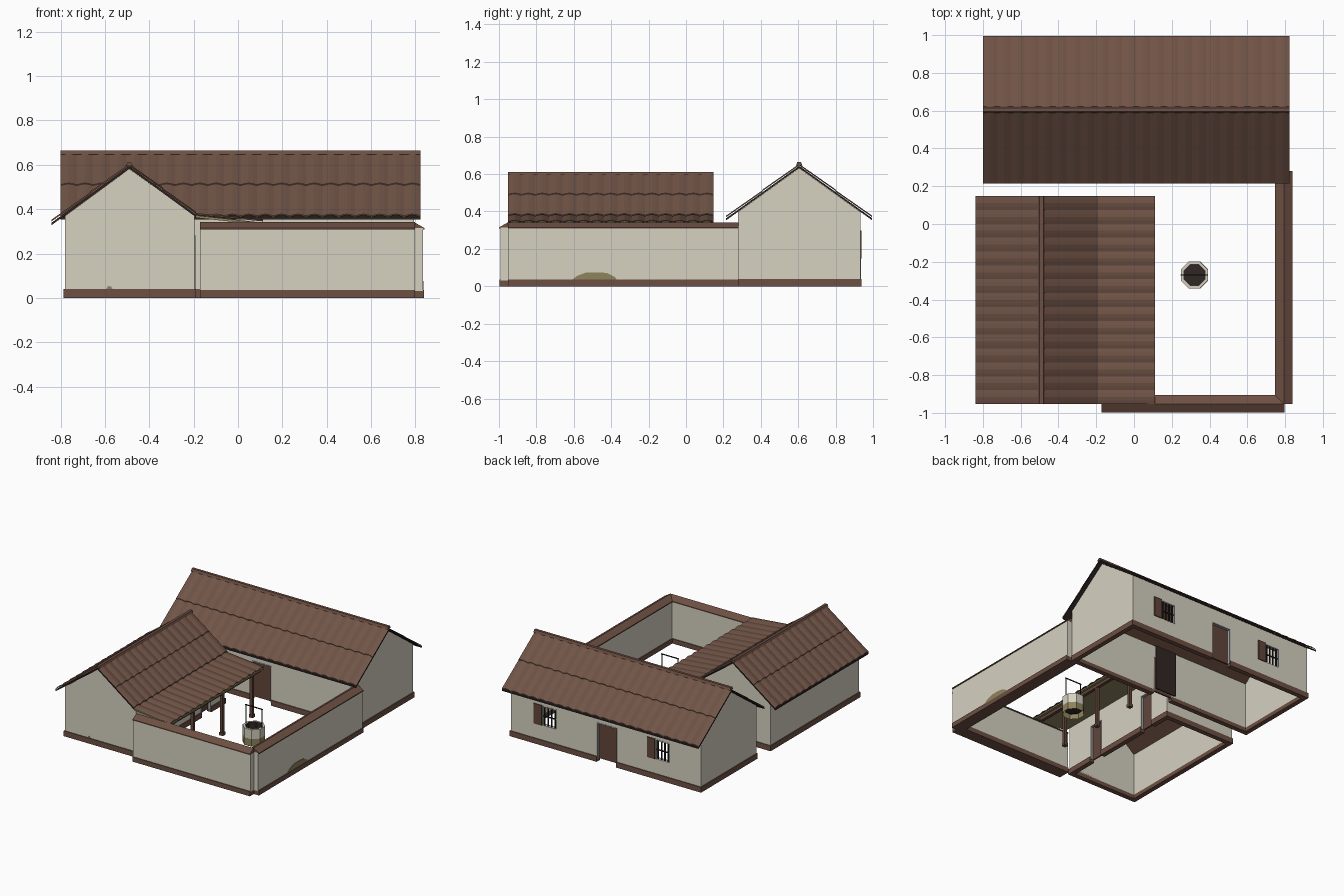
import bpy, bmesh, math
from mathutils import Vector

if "Cube" in bpy.data.objects:
    bpy.data.objects.remove(bpy.data.objects["Cube"])


def material(name, rgb):
    m = bpy.data.materials.new(name)
    m.diffuse_color = (*rgb, 1)
    m.use_nodes = True
    m.node_tree.nodes["Principled BSDF"].inputs["Base Color"].default_value = m.diffuse_color
    return m


PLASTER = material("cream plaster", (0.67, 0.645, 0.535))
TILE = material("roof tile", (0.163, 0.088, 0.062))
BRICK = material("base brick", (0.155, 0.08, 0.056))
WOOD = material("door wood", (0.12, 0.06, 0.042))
DARK = material("dark boards", (0.03, 0.02, 0.018))
IRON = material("black iron", (0.015, 0.015, 0.017))
MOSS = material("moss and reed", (0.27, 0.23, 0.11))
STONE = material("grey stone", (0.36, 0.36, 0.36))


def finish(name, bm, *mats):
    bmesh.ops.recalc_face_normals(bm, faces=bm.faces[:])
    me = bpy.data.meshes.new(name)
    bm.to_mesh(me)
    bm.free()
    for m in mats:
        me.materials.append(m)
    ob = bpy.data.objects.new(name, me)
    bpy.context.collection.objects.link(ob)
    return ob


def place(axis, t, a, z):
    """Point at t along the axis, a across it, at height z."""
    return (t, a, z) if axis == "x" else (a, t, z)


def prism(name, pts, lo, hi, axis, mat):
    """Extrude an (across, z) profile along x or y."""
    bm = bmesh.new()
    f = bm.faces.new([bm.verts.new(place(axis, lo, a, z)) for a, z in pts])
    ext = bmesh.ops.extrude_face_region(bm, geom=[f])["geom"]
    move = Vector(place(axis, hi - lo, 0, 0))
    bmesh.ops.translate(bm, vec=move, verts=[v for v in ext if isinstance(v, bmesh.types.BMVert)])
    return finish(name, bm, mat)


def box(name, x0, x1, y0, y1, z0, z1, mat):
    return prism(name, [(y0, z0), (y1, z0), (y1, z1), (y0, z1)], x0, x1, "x", mat)


def cut(ob, boxes, mat):
    """Subtract boxes (x0, x1, y0, y1, z0, z1) and bake the result."""
    for b in boxes:
        c = box("cutter", *b, mat)
        c.hide_render = True
        m = ob.modifiers.new("cut", "BOOLEAN")
        m.operation, m.solver, m.object = "DIFFERENCE", "EXACT", c
        dg = bpy.context.evaluated_depsgraph_get()
        me = bpy.data.meshes.new_from_object(ob.evaluated_get(dg))
        ob.modifiers.clear()
        ob.data = me
        me.materials.clear()
        me.materials.append(mat)
        bpy.data.objects.remove(c)


def tiles(name, top, low, lo, hi, axis, courses):
    """Ribbed tile courses between two (across, z) points."""
    bm = bmesh.new()
    n = round((hi - lo) / 0.075)
    wave = (0, 0.005, 0.008, 0.005)
    for c in range(courses):
        ends = []
        for k, lift in ((c, 0), (c + 1.0, 0.004)):
            f = k / courses
            a = top[0] + (low[0] - top[0]) * f
            z = top[1] + (low[1] - top[1]) * f
            ends.append([bm.verts.new(place(axis, lo + (hi - lo) * i / (4 * n), a, z - 0.004 + lift + wave[i % 4]))
                         for i in range(4 * n + 1)])
        # thin lip under each course
        lip = [bm.verts.new(v.co - Vector((0, 0, 0.005))) for v in ends[1]]
        for r, s in (ends, (ends[1], lip)):
            for i in range(4 * n):
                bm.faces.new((r[i], r[i + 1], s[i + 1], s[i]))
    return finish(name, bm, TILE)


def slope(name, top, low, lo, hi, axis, under, courses=2):
    tiles(name + "_tiles", top, low, lo, hi, axis, courses)
    prism(name + "_board", [(top[0], top[1] - 0.006), (low[0], low[1] - 0.006),
                            (low[0], low[1] - 0.017), (top[0], top[1] - 0.017)], lo, hi, axis, under)


def building(name, a0, a1, lo, hi, ridge, apex, eave, axis, openings):
    """Hollow gabled shell with a brick base ring, both cut by the openings."""
    t = 0.03
    pts = [(a0, 0.03), (a1, 0.03), (a1, eave), (ridge, apex), (a0, eave)]
    shell = prism(name + "_walls", pts, lo, hi, axis, PLASTER)
    x0, x1, y0, y1 = (lo, hi, a0, a1) if axis == "x" else (a0, a1, lo, hi)
    hollow = (x0 + t, x1 - t, y0 + t, y1 - t, -1, 2)
    cut(shell, [hollow] + openings, PLASTER)
    e = 0.006
    base = box(name + "_base", x0 - e, x1 + e, y0 - e, y1 + e, 0, 0.04, BRICK)
    cut(base, [hollow] + [o for o in openings if o[4] < 0], BRICK)
    # timber lining inside the roof
    for a in (a0, a1):
        s = 1 if a < ridge else -1
        prism(name + "_roof_lining", [(a + s * t, eave - 0.005), (ridge, apex + 0.002), (ridge, apex - 0.012),
                                      (a + s * t, eave - 0.02)], lo + t, hi - t, axis, WOOD)


def lining(name, axis, t, half, a0, a1, z0, z1):
    """Stone lining of an opening: two jambs and a lintel."""
    for s in (-1, 1):
        u, v = sorted((t + s * half, t + s * (half - 0.006)))
        prism(name + "_jamb", [(a0, z0), (a1, z0), (a1, z1), (a0, z1)], u, v, axis, STONE)
    prism(name + "_lintel", [(a0, z1 - 0.008), (a1, z1 - 0.008), (a1, z1), (a0, z1)], t - half, t + half, axis, STONE)


# Main house
WIN = (0.475, -0.46)
back_door = (-0.08, 0.08, 0.85, 1.0, -0.1, 0.29)
front_door = (-0.08, 0.08, 0.2, 0.35, -0.1, 0.29)
windows = [(x - 0.06, x + 0.06, 0.85, 1.0, 0.15, 0.295) for x in WIN]
building("house", 0.278, 0.932, -0.775, 0.793, 0.605, 0.632, 0.397, "x", [back_door, front_door] + windows)
for side, y in (("front", 0.215), ("back", 0.995)):
    slope("house_roof_" + side, (0.605, 0.65), (y, 0.37), -0.80, 0.823, "x", DARK)
prism("house_ridge", [(0.588, 0.646), (0.595, 0.664), (0.615, 0.664), (0.622, 0.646)], -0.80, 0.823, "x", BRICK)
for side, y, a0, a1 in (("back", 0.908, 0.902, 0.935), ("front", 0.30, 0.275, 0.308)):
    box(side + "_door", -0.08, 0.08, y - 0.006, y + 0.006, 0.02, 0.285, WOOD)
    lining(side + "_door", "x", 0, 0.082, a0, a1, 0.02, 0.292)
box("front_door_backing", -0.088, 0.088, 0.335, 0.343, 0.02, 0.36, DARK)

# Barred windows with one open shutter each
for x in WIN:
    lining("window", "x", x, 0.061, 0.902, 0.933, 0.15, 0.296)
    for i in range(4):
        bx = x - 0.042 + i * 0.028
        box("window_bar", bx - 0.004, bx + 0.004, 0.92, 0.928, 0.15, 0.29, IRON)
    box("window_rail", x - 0.055, x + 0.055, 0.92, 0.928, 0.215, 0.222, IRON)
    box("shutter", x + 0.061, x + 0.125, 0.93, 0.939, 0.148, 0.298, WOOD)

# Side wing
DOORS = (-0.10, -0.64)
building("wing", -0.78, -0.195, -0.925, 0.12, -0.49, 0.582, 0.369, "y",
         [(-0.3, -0.1, y - 0.055, y + 0.055, -0.1, 0.28) for y in DOORS])
slope("wing_roof_left", (-0.49, 0.60), (-0.84, 0.345), -0.953, 0.148, "y", DARK)
slope("wing_roof_right", (-0.49, 0.60), (-0.19, 0.381), -0.953, 0.148, "y", DARK)
prism("wing_ridge", [(-0.507, 0.594), (-0.5, 0.61), (-0.48, 0.61), (-0.473, 0.594)], -0.953, 0.148, "y", BRICK)
for y in DOORS:
    box("wing_door", -0.224, -0.213, y - 0.055, y + 0.055, 0.02, 0.275, WOOD)
    lining("wing_door", "y", y, 0.057, -0.225, -0.192, 0.02, 0.282)

# Porch along the wing
slope("porch_roof", (-0.19, 0.378), (0.112, 0.345), -0.953, 0.148, "y", MOSS, 1)
box("porch_beam", 0.068, 0.092, -0.90, 0.14, 0.308, 0.332, WOOD)
for y in (0.05, -0.30, -0.645):
    box("porch_post", 0.069, 0.091, y - 0.011, y + 0.011, 0, 0.31, WOOD)
    box("post_foot", 0.065, 0.095, y - 0.015, y + 0.015, 0, 0.022, WOOD)

# Courtyard walls with brick base and pitched coping
for name, c, lo, hi, axis in (("front_wall", -0.952, -0.172, 0.797, "x"), ("right_wall", 0.793, -0.952, 0.28, "y")):
    for part, w, z0, z1, m in (("", 0.04, 0.03, 0.315, PLASTER), ("_base", 0.046, 0, 0.035, BRICK)):
        prism(name + part, [(c - w, z0), (c + w, z0), (c + w, z1), (c - w, z1)], lo, hi, axis, m)
    prism(name + "_coping", [(c - 0.047, 0.308), (c + 0.047, 0.308), (c + 0.047, 0.315), (c, 0.342), (c - 0.047, 0.315)],
          lo, hi, axis, BRICK)

# Moss patches on the outer faces
prism("wall_moss", [(-0.61, 0.035), (-0.37, 0.035), (-0.38, 0.05), (-0.42, 0.07), (-0.46, 0.075),
                    (-0.53, 0.075), (-0.58, 0.057)], 0.83, 0.836, "x", MOSS)
prism("wing_moss", [(-0.595, 0.038), (-0.565, 0.038), (-0.57, 0.05), (-0.585, 0.054)], -0.927, -0.92, "y", MOSS)

# Octagonal well: rings from outside foot over the rim to the dark water
bm = bmesh.new()
rings = []
for r, z in ((0.078, 0), (0.077, 0.055), (0.077, 0.125), (0.06, 0.125), (0.06, 0.03)):
    rings.append([bm.verts.new((0.32 + r * math.cos((i + 0.5) * math.pi / 4),
                                -0.27 + r * math.sin((i + 0.5) * math.pi / 4), z)) for i in range(8)])
for k, mi in enumerate((1, 0, 0, 2)):
    for i in range(8):
        j = (i + 1) % 8
        bm.faces.new((rings[k][i], rings[k][j], rings[k + 1][j], rings[k + 1][i])).material_index = mi
bm.faces.new(rings[4]).material_index = 2
finish("well", bm, PLASTER, MOSS, DARK)
for s in (-1, 1):
    x = 0.32 + s * 0.066
    box("well_iron_post", x - 0.003, x + 0.003, -0.273, -0.267, 0.12, 0.262, IRON)
box("well_iron_bar", 0.247, 0.393, -0.273, -0.267, 0.258, 0.264, IRON)
